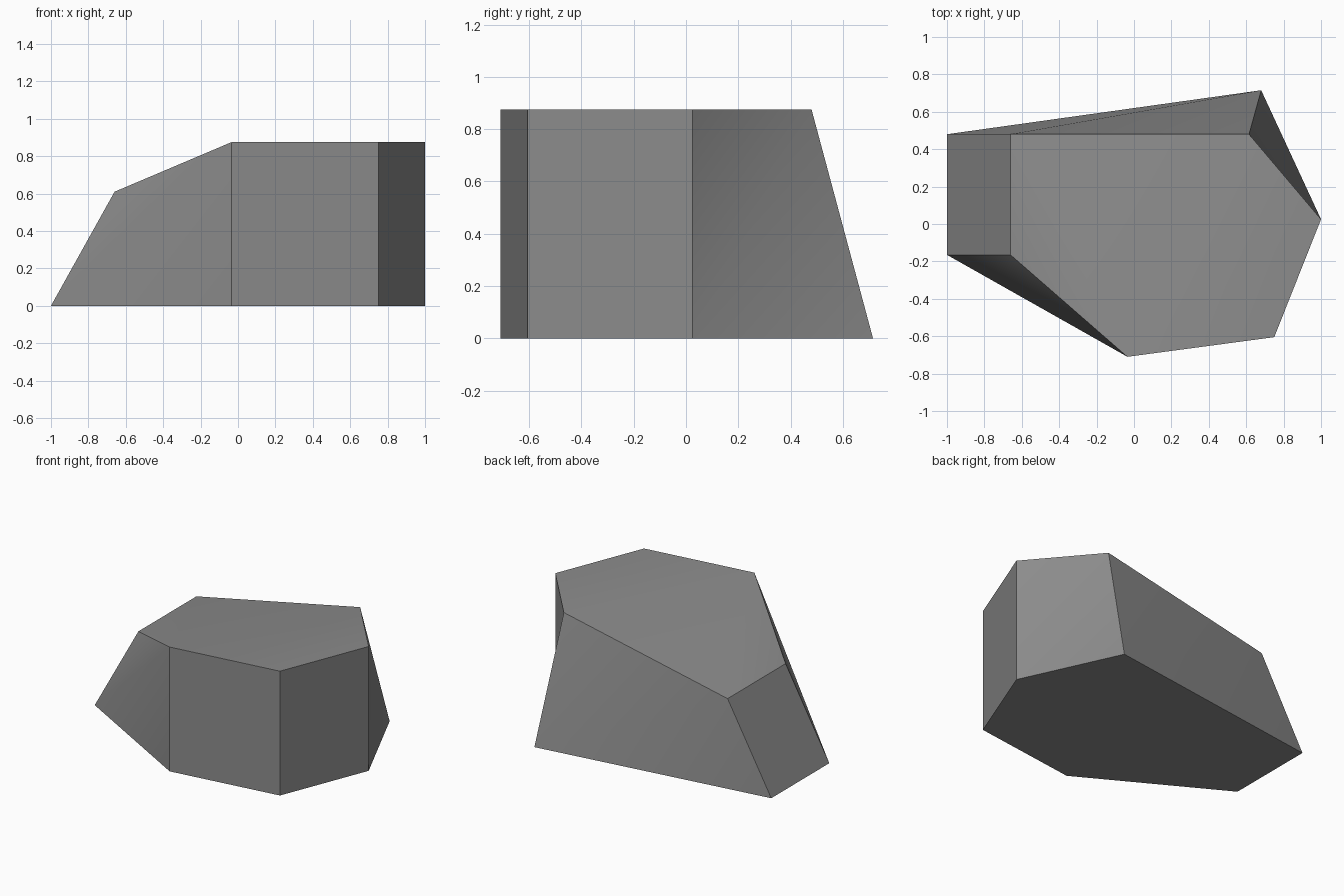
import bpy, bmesh
from math import radians

cube = bpy.data.objects.get("Cube")
if cube:
    bpy.data.objects.remove(cube, do_unlink=True)

# Stone colour
stone = bpy.data.materials.new("stone_grey")
stone.use_nodes = True
colour = (0.26, 0.26, 0.26, 1)
stone.diffuse_color = colour
stone.node_tree.nodes["Principled BSDF"].inputs["Base Color"].default_value = colour

# Ground outline and matching upper outline, counter-clockwise
HIGH, LOW = 0.875, 0.61
base_outline = [(-1, -0.165), (-0.035, -0.71), (0.75, -0.605),
                (1, 0.025), (0.68, 0.715), (-1, 0.48)]
top_outline = [(-0.66, -0.165, LOW), (-0.035, -0.71, HIGH), (0.75, -0.605, HIGH),
               (1, 0.025, HIGH), (0.615, 0.48, HIGH), (-0.66, 0.48, LOW)]

bm = bmesh.new()
base = [bm.verts.new((x, y, 0)) for x, y in base_outline]
top = [bm.verts.new(p) for p in top_outline]

# Underside
bm.faces.new(base[::-1])

# Sides, each split from its lower corner to the next upper corner
for i in range(len(base)):
    j = (i + 1) % len(base)
    bm.faces.new((base[i], base[j], top[j]))
    bm.faces.new((base[i], top[j], top[i]))

# Level top, with a slope down to the low end
bm.faces.new(top[1:5])
bm.faces.new((top[1], top[4], top[5]))
bm.faces.new((top[0], top[1], top[5]))

mesh = bpy.data.meshes.new("rock")
bm.to_mesh(mesh)
bm.free()
mesh.materials.append(stone)
rock = bpy.data.objects.new("rock", mesh)
bpy.context.collection.objects.link(rock)

# Blend the shallow creases, keep the main edges sharp
bpy.ops.object.select_all(action="DESELECT")
rock.select_set(True)
bpy.context.view_layer.objects.active = rock
bpy.ops.object.shade_smooth_by_angle(angle=radians(33))
